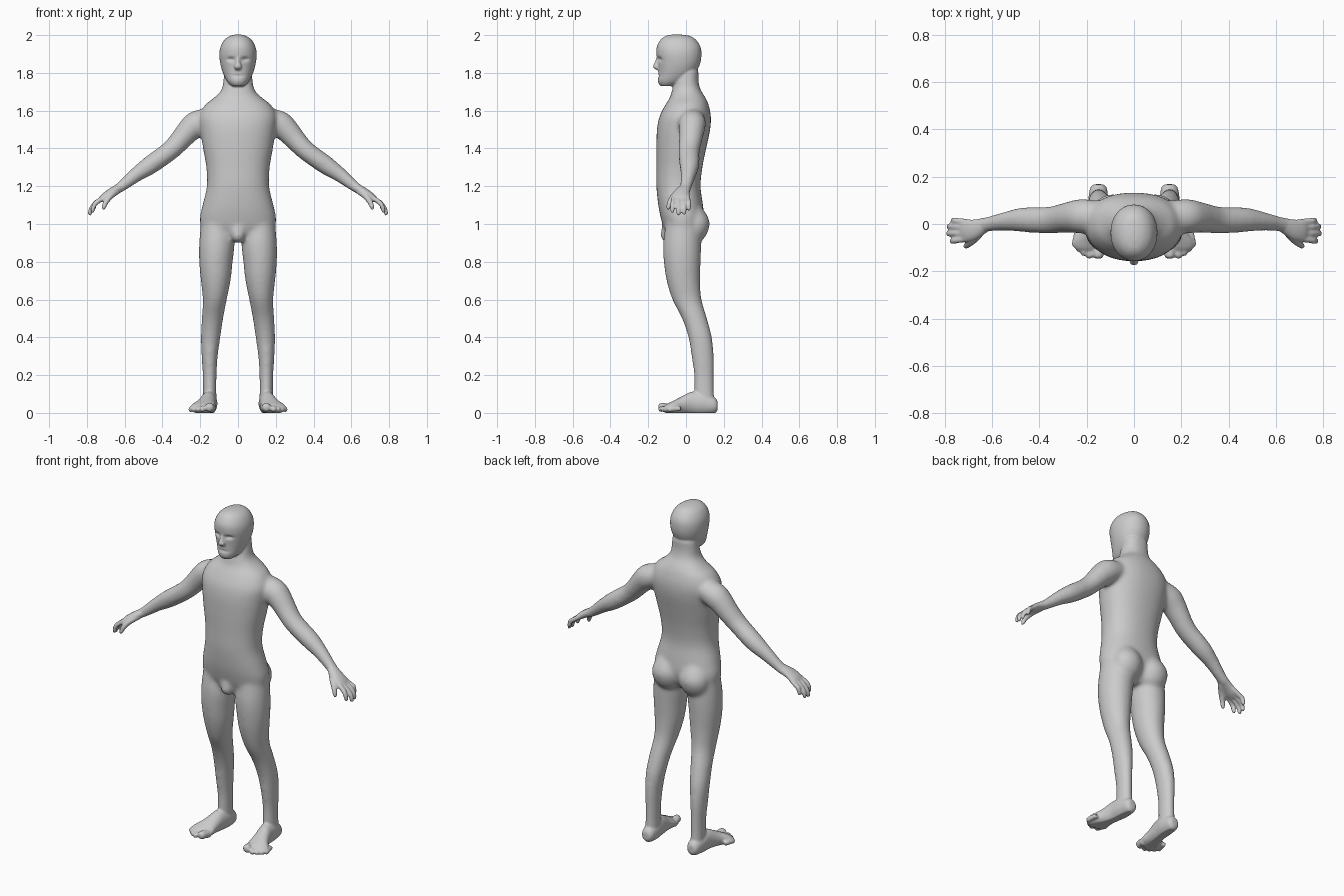
import bpy, bmesh, math
from mathutils import Vector

X, Y, Z = Vector((1, 0, 0)), Vector((0, 1, 0)), Vector((0, 0, 1))


def loft(bm, pts, hint=Y, axis=None, mirror=False, n=2.0, seg=28, steps=5):
    """Skin ellipses (x, y, z, radius along hint, other radius) with a smooth spline."""
    if mirror:
        loft(bm, [(-p[0], *p[1:]) for p in pts], hint, axis, False, n, seg, steps)
    p = [pts[0]] + list(pts) + [pts[-1]]
    path = []
    for i in range(1, len(p) - 2):
        for k in range(steps):
            t = k / steps
            path.append([0.5 * (2 * b + (c - a) * t + (2 * a - 5 * b + 4 * c - d) * t * t
                                + (3 * b - a - 3 * c + d) * t ** 3)
                         for a, b, c, d in zip(*p[i - 1:i + 3])])
    path.append(list(pts[-1]))
    rings = []
    for i, q in enumerate(path):
        t = axis or (Vector(path[min(i + 1, len(path) - 1)][:3])
                     - Vector(path[max(i - 1, 0)][:3])).normalized()
        u = (hint - t * hint.dot(t)).normalized()
        v = u.cross(t)
        ring = []
        for j in range(seg):
            c, s = math.cos(math.tau * j / seg), math.sin(math.tau * j / seg)
            c = math.copysign(abs(c) ** (2 / n), c)
            s = math.copysign(abs(s) ** (2 / n), s)
            ring.append(bm.verts.new(Vector(q[:3]) + u * c * max(q[3], .001)
                                     + v * s * max(q[4], .001)))
        rings.append(ring)
    for a, b in zip(rings, rings[1:]):
        for j in range(seg):
            k = (j + 1) % seg
            bm.faces.new((a[j], a[k], b[k], b[j]))
    bm.faces.new(rings[0][::-1])
    bm.faces.new(rings[-1])


def slices(rows):
    """Rows (z, half width, front y, back y) to horizontal sections."""
    return [(0, (f + b) / 2, z, w, (b - f) / 2) for z, w, f, b in rows]


def fuse(bm, name, voxel, smooth):
    """Merge overlapping parts into one smooth skin and return its mesh."""
    bmesh.ops.recalc_face_normals(bm, faces=bm.faces)
    me = bpy.data.meshes.new(name)
    bm.to_mesh(me)
    bm.free()
    ob = bpy.data.objects.new(name, me)
    bpy.context.collection.objects.link(ob)
    r = ob.modifiers.new("Fuse", 'REMESH')
    r.mode, r.voxel_size = 'VOXEL', voxel
    s = ob.modifiers.new("Soften", 'SMOOTH')
    s.factor, s.iterations = 0.5, smooth
    dg = bpy.context.evaluated_depsgraph_get()
    dg.update()
    out = bpy.data.meshes.new_from_object(ob.evaluated_get(dg))
    bpy.data.objects.remove(ob)
    return out


bm = bmesh.new()
# torso and neck
loft(bm, slices([
    (.915, .11, -.085, .04), (.97, .188, -.115, .08), (1.03, .202, -.133, .095),
    (1.1, .188, -.147, .09), (1.2, .165, -.157, .077), (1.3, .168, -.157, .087),
    (1.4, .185, -.157, .107), (1.5, .2, -.154, .128), (1.57, .205, -.14, .132),
    (1.63, .175, -.11, .12), (1.67, .125, -.085, .103), (1.71, .088, -.074, .078),
    (1.76, .078, -.06, .066), (1.82, .072, -.05, .068)]), X, Z, n=2.25, seg=40)
# buttocks and groin
loft(bm, [(.088, .04, .9, .03, .03), (.09, .043, .94, .075, .065),
          (.09, .046, 1.01, .088, .08), (.085, .04, 1.08, .06, .05),
          (.085, .03, 1.11, .02, .02)], X, Z, mirror=True)
loft(bm, [(0, -.085, .9, .015, .02), (0, -.09, .925, .036, .044),
          (0, -.09, .97, .04, .042), (0, -.09, 1.02, .02, .03)], X, Z)
# legs
loft(bm, [(.11, -.015, 1.02, .085, .09), (.112, -.02, .9, .094, .101),
          (.117, -.02, .8, .089, .098), (.118, -.014, .7, .079, .089),
          (.123, .005, .6, .064, .078), (.135, .045, .5, .057, .067),
          (.145, .075, .4, .052, .063), (.15, .088, .3, .043, .06),
          (.15, .095, .2, .037, .053), (.15, .096, .12, .036, .053),
          (.15, .1, .04, .038, .055)], X, Z, mirror=True)
# arms
loft(bm, [(.13, .03, 1.56, .065, .055), (.215, .033, 1.532, .073, .07),
          (.26, .03, 1.495, .068, .065), (.3, .025, 1.45, .062, .058),
          (.36, .016, 1.388, .057, .052), (.465, .018, 1.312, .053, .05),
          (.54, .012, 1.26, .041, .04), (.612, 0, 1.203, .033, .03),
          (.66, -.012, 1.17, .037, .024)], mirror=True)
trunk = fuse(bm, "trunk", .009, 18)

bm = bmesh.new()
bm.from_mesh(trunk)
# head and nose
loft(bm, slices([
    (1.73, .034, -.135, -.06), (1.755, .058, -.149, .0), (1.8, .08, -.146, .05),
    (1.85, .094, -.149, .075), (1.9, .099, -.156, .082), (1.94, .092, -.154, .076),
    (1.975, .072, -.135, .053), (1.995, .044, -.108, .022), (2.003, .015, -.07, -.03)]),
    X, Z, n=2.1, seg=40)
loft(bm, [(0, -.145, 1.885, .009, .01), (0, -.153, 1.855, .012, .014),
          (0, -.157, 1.832, .02, .018), (0, -.147, 1.816, .014, .012)], X, Z)
# palms
loft(bm, [(.63, -.005, 1.19, .031, .025), (.68, -.024, 1.162, .044, .022),
          (.715, -.027, 1.138, .049, .018), (.733, -.027, 1.122, .04, .011)], mirror=True)
# fingers and thumb
for y0, tx, ty, tz in [(.009, .765, .015, 1.072), (-.015, .782, -.01, 1.05),
                       (-.039, .784, -.04, 1.046), (-.063, .77, -.072, 1.06)]:
    ym = (y0 + ty) / 2
    loft(bm, [(.70, y0, 1.147, .012, .012), (.744, ym, 1.118, .0135, .0135),
              (tx - .008, ty, tz + .038, .0125, .0125), (tx, ty, tz + .008, .0105, .0105),
              (tx + .002, ty, tz - .001, .005, .005)], mirror=True, seg=14)
loft(bm, [(.64, -.025, 1.175, .018, .018), (.675, -.062, 1.148, .019, .017),
          (.7, -.085, 1.115, .0145, .0145), (.711, -.094, 1.086, .011, .011),
          (.714, -.096, 1.076, .005, .005)], mirror=True, seg=14)
# feet
loft(bm, [(.15, .168, .038, .02, .022), (.15, .15, .04, .036, .043),
          (.152, .09, .05, .043, .06), (.158, .03, .052, .043, .06),
          (.17, -.025, .04, .051, .046), (.184, -.07, .029, .067, .034),
          (.19, -.1, .022, .062, .026), (.192, -.115, .02, .04, .016)], X, Y, mirror=True)
# toes
for x, y, r in [(.152, -.142, .023), (.188, -.142, .0155), (.212, -.13, .0145),
                (.232, -.114, .014), (.25, -.094, .0135)]:
    loft(bm, [(x - .012, y + .065, .022, r, r), (x - .003, y + .022, r + .007, r, r),
              (x, y + .007, r + .004, r, r), (x + .001, y - .004, r + .002, r * .5, r * .5)],
         X, mirror=True, seg=14)
skin = fuse(bm, "body", .0055, 5)

# eye sockets, mouth crease and flat soles
for v in skin.vertices:
    x, y, z = v.co
    if z > 1.74 and y < -.07:
        eye = ((abs(x) - .037) / .02) ** 2 + ((z - 1.872) / .011) ** 2
        mouth = (x / .03) ** 2 + ((z - 1.784) / .006) ** 2
        v.co.y += .013 * math.exp(-eye) + .005 * math.exp(-mouth)
    v.co.z = max(z, 0)
body = bpy.data.objects.new("body", skin)
bpy.context.collection.objects.link(body)
for f in skin.polygons:
    f.use_smooth = True
